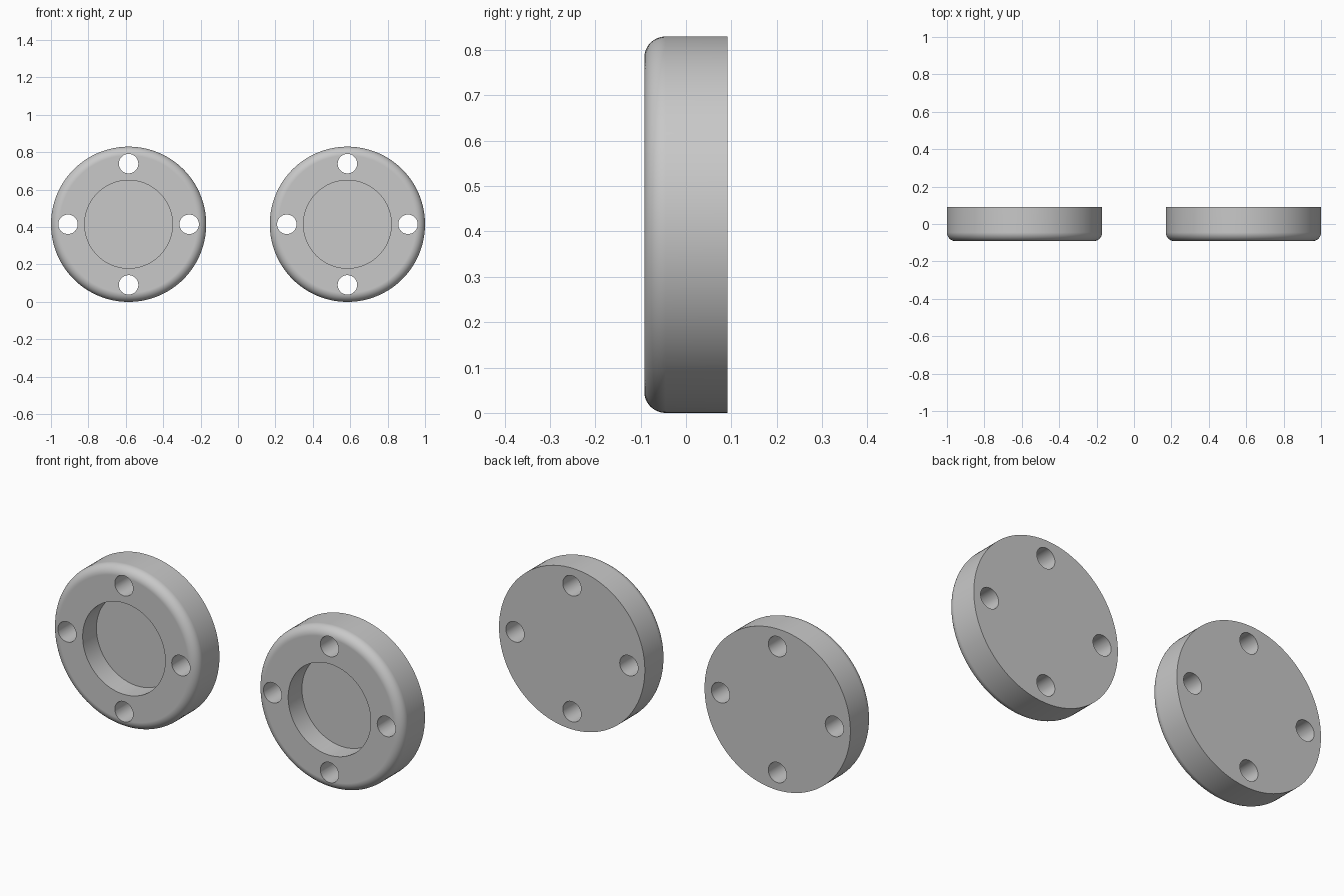
import bpy, bmesh
from math import sin, cos, pi
from mathutils import Matrix, Vector

cube = bpy.data.objects.get("Cube")
if cube:
    bpy.data.objects.remove(cube, do_unlink=True)

RADIUS, HALF = 0.415, 0.092          # disc radius, half thickness
FILLET = 0.047                       # rounded front rim
RECESS_R, RECESS_D = 0.235, 0.112    # front pocket
HOLE_R, HOLE_DIST = 0.052, 0.324     # bolt holes
CENTRE_X = 1 - RADIUS
SEGMENTS = 128

grey = bpy.data.materials.new("plain_grey")
grey.use_nodes = True
colour = (0.58, 0.58, 0.58, 1)
grey.diffuse_color = colour
grey.node_tree.nodes["Principled BSDF"].inputs["Base Color"].default_value = colour


def new_object(name, bm):
    mesh = bpy.data.meshes.new(name)
    bmesh.ops.recalc_face_normals(bm, faces=bm.faces)
    bm.to_mesh(mesh)
    bm.free()
    mesh.materials.append(grey)
    obj = bpy.data.objects.new(name, mesh)
    bpy.context.collection.objects.link(obj)
    return obj


def revolved_disc(name):
    """Spin a (radius, y) profile about the y axis."""
    floor = -HALF + RECESS_D
    profile = [(0, floor), (RECESS_R, floor), (RECESS_R, -HALF)]
    for i in range(13):
        a = pi / 2 * i / 12
        profile.append((RADIUS - FILLET + FILLET * sin(a),
                        -HALF + FILLET - FILLET * cos(a)))
    profile += [(RADIUS, HALF), (0, HALF)]
    bm = bmesh.new()
    verts = [bm.verts.new((r, y, 0)) for r, y in profile]
    edges = [bm.edges.new(pair) for pair in zip(verts, verts[1:])]
    bmesh.ops.spin(bm, geom=verts + edges, cent=(0, 0, 0), axis=(0, 1, 0),
                   angle=2 * pi, steps=SEGMENTS)
    bmesh.ops.remove_doubles(bm, verts=bm.verts, dist=1e-5)
    # Turn the two triangle fans into single flat faces
    hubs = [v for v in bm.verts if Vector((v.co.x, v.co.z)).length < 1e-4]
    bmesh.ops.dissolve_verts(bm, verts=hubs)
    return new_object(name, bm)


def hole_cutter():
    """Four rods around the disc, along the y axis."""
    bm = bmesh.new()
    for i in range(4):
        a = i * pi / 2
        place = Matrix.Translation((HOLE_DIST * cos(a), 0, HOLE_DIST * sin(a)))
        bmesh.ops.create_cone(bm, cap_ends=True, segments=48, radius1=HOLE_R,
                              radius2=HOLE_R, depth=HALF * 4,
                              matrix=place @ Matrix.Rotation(pi / 2, 4, 'X'))
    cutter = new_object("hole_cutter", bm)
    cutter.hide_render = True
    return cutter


for side, name in ((-1, "right_disc"), (1, "left_disc")):
    disc = revolved_disc(name)
    cutter = hole_cutter()
    cut = disc.modifiers.new("bolt_holes", 'BOOLEAN')
    cut.operation = 'DIFFERENCE'
    cut.solver = 'EXACT'
    cut.object = cutter
    bpy.ops.object.select_all(action='DESELECT')
    disc.select_set(True)
    bpy.context.view_layer.objects.active = disc
    bpy.ops.object.modifier_apply(modifier=cut.name)
    bpy.data.objects.remove(cutter, do_unlink=True)
    bpy.ops.object.shade_smooth_by_angle(angle=pi / 6)
    # Keep the flat faces flat beside the rounded rim
    normals = disc.modifiers.new("flat_face_normals", 'WEIGHTED_NORMAL')
    normals.keep_sharp = True
    disc.location = (side * CENTRE_X, 0, RADIUS)
